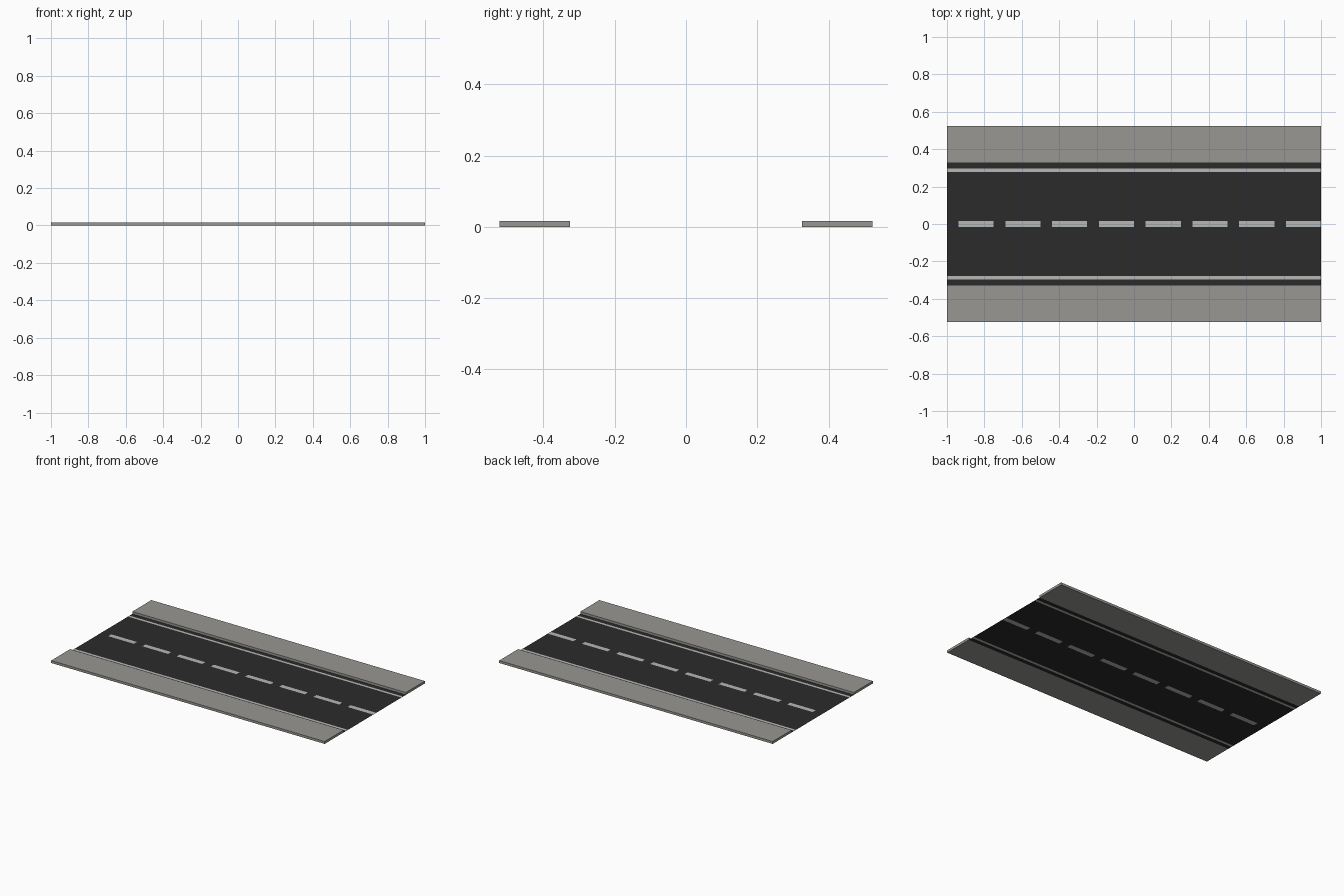
import bpy, bmesh

if "Cube" in bpy.data.objects:
    bpy.data.objects.remove(bpy.data.objects["Cube"])

HALF_LEN = 1.0
OUTER, INNER = 0.523, 0.325        # sidewalk edges
LINE_OUT, LINE_IN = 0.296, 0.279   # side line edges
DASH_HALF = 0.016
KERB_H = 0.016


def material(name, rgb):
    m = bpy.data.materials.new(name)
    m.diffuse_color = (*rgb, 1)
    m.use_nodes = True
    m.node_tree.nodes["Principled BSDF"].inputs["Base Color"].default_value = m.diffuse_color
    return m


def finish(bm, name, mats):
    me = bpy.data.meshes.new(name)
    bm.to_mesh(me)
    bm.free()
    for m in mats:
        me.materials.append(m)
    obj = bpy.data.objects.new(name, me)
    bpy.context.collection.objects.link(obj)
    return obj


asphalt = material("asphalt", (0.024, 0.024, 0.024))
paint = material("road_paint", (0.46, 0.48, 0.46))
concrete = material("concrete", (0.32, 0.31, 0.29))

# Road surface: one flat sheet cut along the painted markings
xs = [-HALF_LEN]
for i in range(8):
    start = -0.9375 + 0.25 * i
    xs += [start, start + 0.1875]
half = [DASH_HALF, LINE_IN, LINE_OUT, INNER]
ys = [-y for y in reversed(half)] + half

bm = bmesh.new()
grid = [[bm.verts.new((x, y, 0)) for y in ys] for x in xs]
for i in range(len(xs) - 1):
    for j in range(len(ys) - 1):
        f = bm.faces.new((grid[i][j], grid[i + 1][j],
                          grid[i + 1][j + 1], grid[i][j + 1]))
        side_line = j in (1, 5)
        centre_dash = j == 3 and i % 2 == 1
        f.material_index = int(side_line or centre_dash)
finish(bm, "road_surface", [asphalt, paint])

# Raised sidewalks on both sides
for side, name in ((-1, "sidewalk_front"), (1, "sidewalk_back")):
    bm = bmesh.new()
    bmesh.ops.create_cube(bm, size=1)
    bmesh.ops.scale(bm, verts=bm.verts,
                    vec=(2 * HALF_LEN, OUTER - INNER, KERB_H))
    bmesh.ops.translate(bm, verts=bm.verts,
                        vec=(0, side * (OUTER + INNER) / 2, KERB_H / 2))
    finish(bm, name, [concrete])
